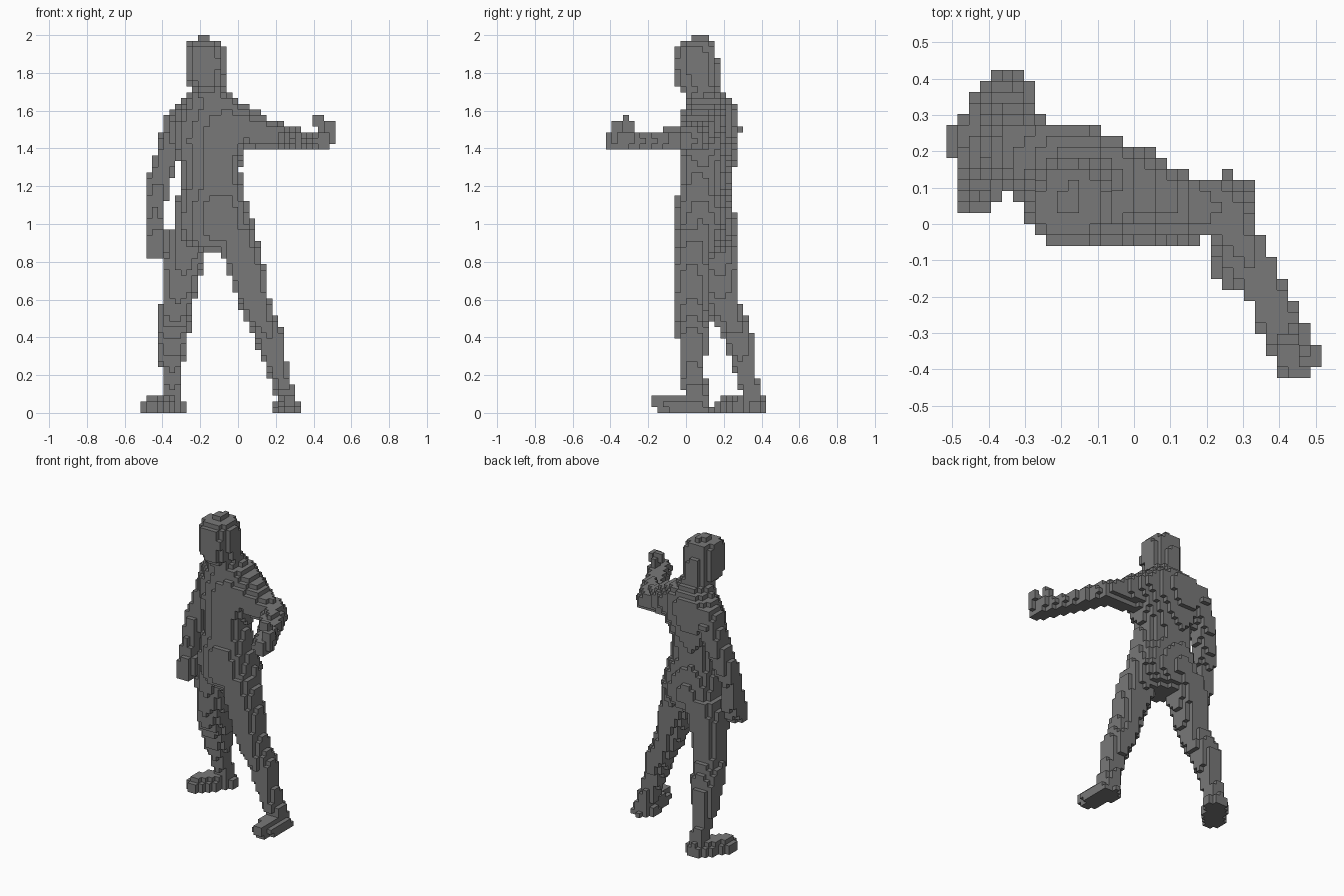
import bpy
import bmesh
from math import cos, sin, radians
from mathutils import Vector

if "Cube" in bpy.data.objects:
    bpy.data.objects.remove(bpy.data.objects["Cube"], do_unlink=True)

NX, NY, NZ = 34, 28, 66
CELL = 2 / NZ

grey = bpy.data.materials.new("stone_grey")
grey.use_nodes = True
COLOUR = (0.19, 0.19, 0.19, 1)
grey.diffuse_color = COLOUR
grey.node_tree.nodes["Principled BSDF"].inputs["Base Color"].default_value = COLOUR

owner = {}   # block index -> part name


def corner(i, j, k):
    return Vector(((i - NX / 2) * CELL, (j - NY / 2) * CELL, k * CELL))


def blocks():
    for k in range(NZ):
        for j in range(NY):
            for i in range(NX):
                yield (i, j, k), corner(i + .5, j + .5, k + .5)


def loft(part, sections, yaw=0, power=2):
    """Fill blocks inside stacked ovals: (z, centre x, centre y, half width, half depth)."""
    c, s = cos(radians(yaw)), sin(radians(yaw))
    for key, p in blocks():
        for low, high in zip(sections, sections[1:]):
            if low[0] <= p.z < high[0]:
                t = (p.z - low[0]) / (high[0] - low[0])
                cx, cy, a, b = (u + (v - u) * t for u, v in zip(low[1:], high[1:]))
                dx, dy = p.x - cx, p.y - cy
                u, v = dx * c + dy * s, dy * c - dx * s
                if abs(u / a) ** power + abs(v / b) ** power <= 1:
                    owner.setdefault(key, part)


def limb(part, joints):
    """Fill blocks inside a chain of tapered capsules: (x, y, z, radius)."""
    for start, end in zip(joints, joints[1:]):
        p0, p1 = Vector(start[:3]), Vector(end[:3])
        axis = p1 - p0
        for key, p in blocks():
            t = min(1, max(0, (p - p0).dot(axis) / axis.length_squared))
            if (p - p0 - axis * t).length <= start[3] + (end[3] - start[3]) * t:
                owner.setdefault(key, part)


# Head with ears and a small crown
loft("head", [
    (1.69, -.16, .1, .085, .1), (1.75, -.17, .06, .1, .12),
    (1.85, -.175, .05, .11, .125), (1.94, -.175, .05, .105, .105),
    (1.97, -.175, .06, .08, .08), (1.975, -.18, .065, .03, .05),
    (2.0, -.18, .065, .03, .05)], yaw=-10, power=2.4)
limb("head", [(-.08, .07, 1.81, .03), (-.075, .07, 1.85, .03)])

# Torso from the hips to the neck
loft("torso", [
    (.84, -.13, .1, .05, .07), (.9, -.13, .1, .2, .14),
    (1.0, -.13, .1, .215, .16), (1.1, -.14, .095, .195, .145),
    (1.2, -.14, .09, .175, .115), (1.3, -.15, .1, .165, .12),
    (1.38, -.145, .105, .19, .13), (1.46, -.14, .115, .24, .14),
    (1.55, -.13, .125, .255, .14), (1.62, -.14, .135, .2, .125),
    (1.66, -.14, .12, .14, .11), (1.7, -.16, .1, .085, .1)], yaw=-20, power=2.2)

# Legs
loft("left_leg", [
    (.03, .26, .06, .055, .065), (.1, .25, .05, .055, .065),
    (.2, .22, .04, .055, .065), (.3, .19, .03, .065, .075),
    (.4, .165, .04, .08, .085), (.5, .12, .03, .085, .085),
    (.6, .08, .02, .085, .09), (.8, .03, .03, .105, .1),
    (.97, -.02, .05, .11, .115)], power=2.3)
loft("right_leg", [
    (.03, -.35, .36, .055, .06), (.1, -.35, .35, .052, .057),
    (.2, -.35, .32, .052, .057), (.3, -.355, .295, .07, .07),
    (.4, -.345, .275, .085, .085), (.5, -.335, .23, .09, .095),
    (.6, -.315, .19, .085, .09), (.8, -.29, .17, .11, .105),
    (.97, -.25, .17, .12, .11)], power=2.3)

# Feet, the right one turned outward
limb("left_foot", [(.26, .07, .02, .07), (.265, -.06, .03, .065), (.27, -.14, .05, .045)])
limb("right_foot", [(-.35, .36, .02, .07), (-.4, .3, .03, .07), (-.455, .22, .03, .06)])

# Right arm hanging down, with its hand
loft("right_arm", [
    (1.0, -.44, .12, .05, .06), (1.1, -.44, .14, .055, .06),
    (1.2, -.425, .17, .065, .065), (1.3, -.395, .19, .065, .07),
    (1.4, -.365, .2, .065, .08), (1.5, -.335, .21, .07, .08),
    (1.62, -.31, .2, .06, .06)], power=2.3)
loft("right_hand", [
    (.81, -.44, .06, .035, .04), (.88, -.43, .09, .06, .07),
    (.95, -.43, .11, .06, .08), (1.0, -.44, .12, .05, .06)], power=2.3)

# Left arm reaching forward, with a thumb and a raised finger
limb("left_arm", [
    (.0, .1, 1.54, .11), (.12, .05, 1.48, .09),
    (.24, .05, 1.45, .07), (.38, -.22, 1.435, .055)])
limb("left_hand", [(.38, -.22, 1.435, .055), (.44, -.36, 1.44, .06)])
limb("left_hand", [(.45, -.29, 1.46, .03), (.43, -.32, 1.54, .03)])
limb("left_hand", [(.46, -.38, 1.43, .04), (.495, -.37, 1.52, .03)])

# Outer faces of a block: step to the neighbour and the four corners of the shared side
SIDES = []
for axis in range(3):
    u, v = (axis + 1) % 3, (axis + 2) % 3
    for positive in (0, 1):
        ring = []
        for du, dv in ((0, 0), (1, 0), (1, 1), (0, 1)):
            offset = [0, 0, 0]
            offset[axis], offset[u], offset[v] = positive, du, dv
            ring.append(offset)
        step = [0, 0, 0]
        step[axis] = 2 * positive - 1
        SIDES.append((step, ring if positive else ring[::-1]))


def shift(key, step):
    return tuple(a + b for a, b in zip(key, step))


def build(part):
    bm = bmesh.new()
    verts = {}
    for key in [k for k, name in owner.items() if name == part]:
        for step, ring in SIDES:
            if shift(key, step) in owner:
                continue
            face = []
            for offset in ring:
                at = shift(key, offset)
                if at not in verts:
                    verts[at] = bm.verts.new(corner(*at))
                face.append(verts[at])
            bm.faces.new(face)
    # Merge flat neighbouring squares into larger plates
    bmesh.ops.dissolve_limit(bm, angle_limit=radians(1), use_dissolve_boundaries=False,
                             verts=bm.verts, edges=bm.edges)
    mesh = bpy.data.meshes.new(part)
    bm.to_mesh(mesh)
    bm.free()
    mesh.materials.append(grey)
    bpy.context.collection.objects.link(bpy.data.objects.new(part, mesh))


for part in dict.fromkeys(owner.values()):
    build(part)
